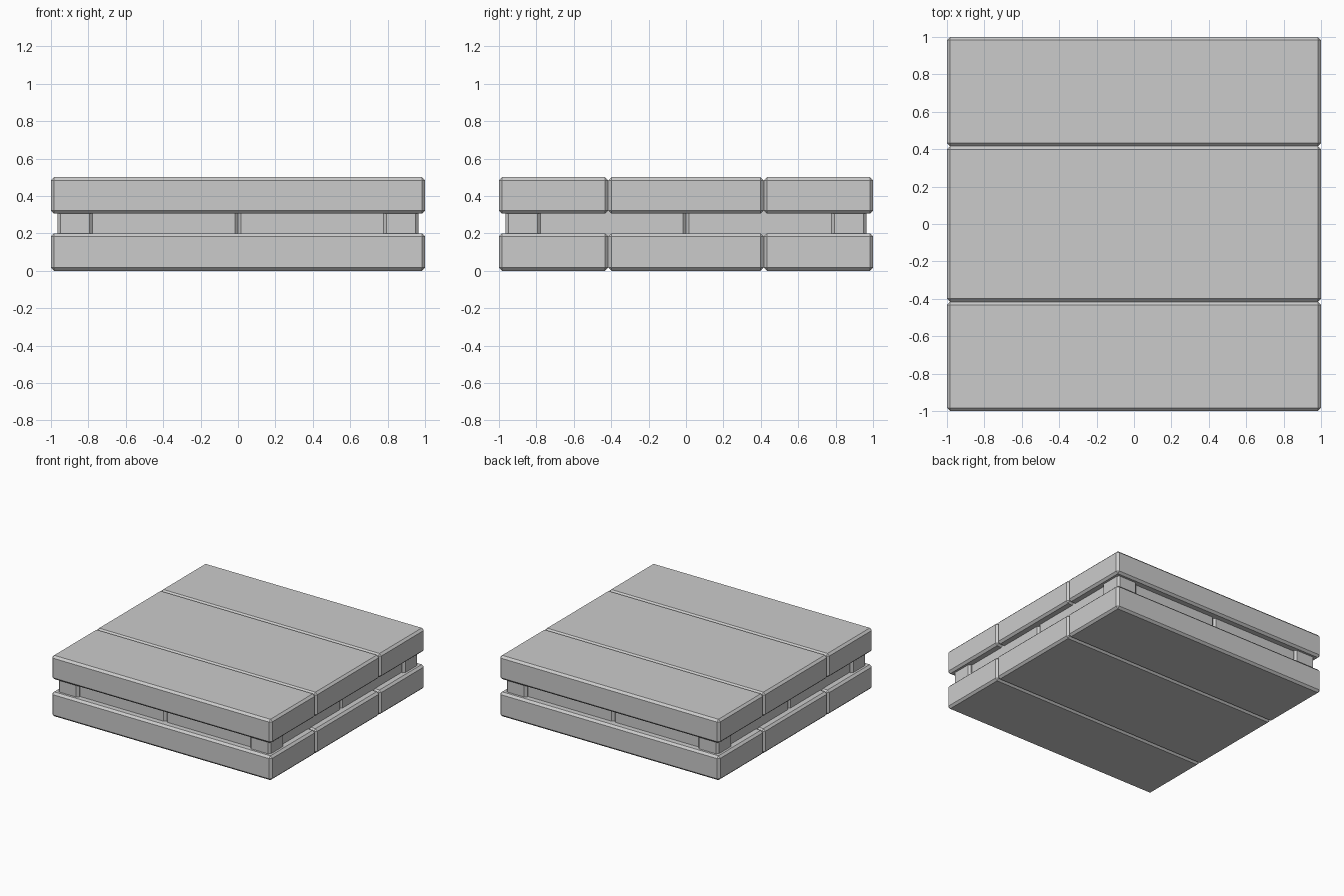
import bpy

if "Cube" in bpy.data.objects:
    bpy.data.objects.remove(bpy.data.objects["Cube"])


def block(name, x, y, z, bevel=0.017):
    """Chamfered box given by its (min, max) extents."""
    bpy.ops.mesh.primitive_cube_add(
        size=1, location=[(a + b) / 2 for a, b in (x, y, z)])
    ob = bpy.context.object
    ob.name = name
    ob.scale = [b - a for a, b in (x, y, z)]
    bpy.ops.object.transform_apply(location=False, rotation=False, scale=True)
    mod = ob.modifiers.new("chamfer", 'BEVEL')
    mod.width = bevel
    mod.segments = 1
    return ob


# Two layers of three planks
planks = {"front": (-1, -0.416), "middle": (-0.416, 0.416), "back": (0.416, 1)}
for layer, z in (("lower", (0, 0.2)), ("upper", (0.305, 0.5))):
    for side, y in planks.items():
        block(f"{layer}_{side}_plank", (-1, 1), y, z)


def span(sign, a, b):
    return tuple(sorted((sign * a, sign * b)))


# Recessed core and corner blocks, run into the planks above and below
for sx in (-1, 1):
    for sy in (-1, 1):
        tag = ("left" if sx < 0 else "right") + ("_front" if sy < 0 else "_back")
        block(f"core_{tag}", span(sx, 0, 0.94), span(sy, 0, 0.94), (0.15, 0.355))
        block(f"corner_block_{tag}", span(sx, 0.778, 0.965),
              span(sy, 0.778, 0.965), (0.15, 0.355))
